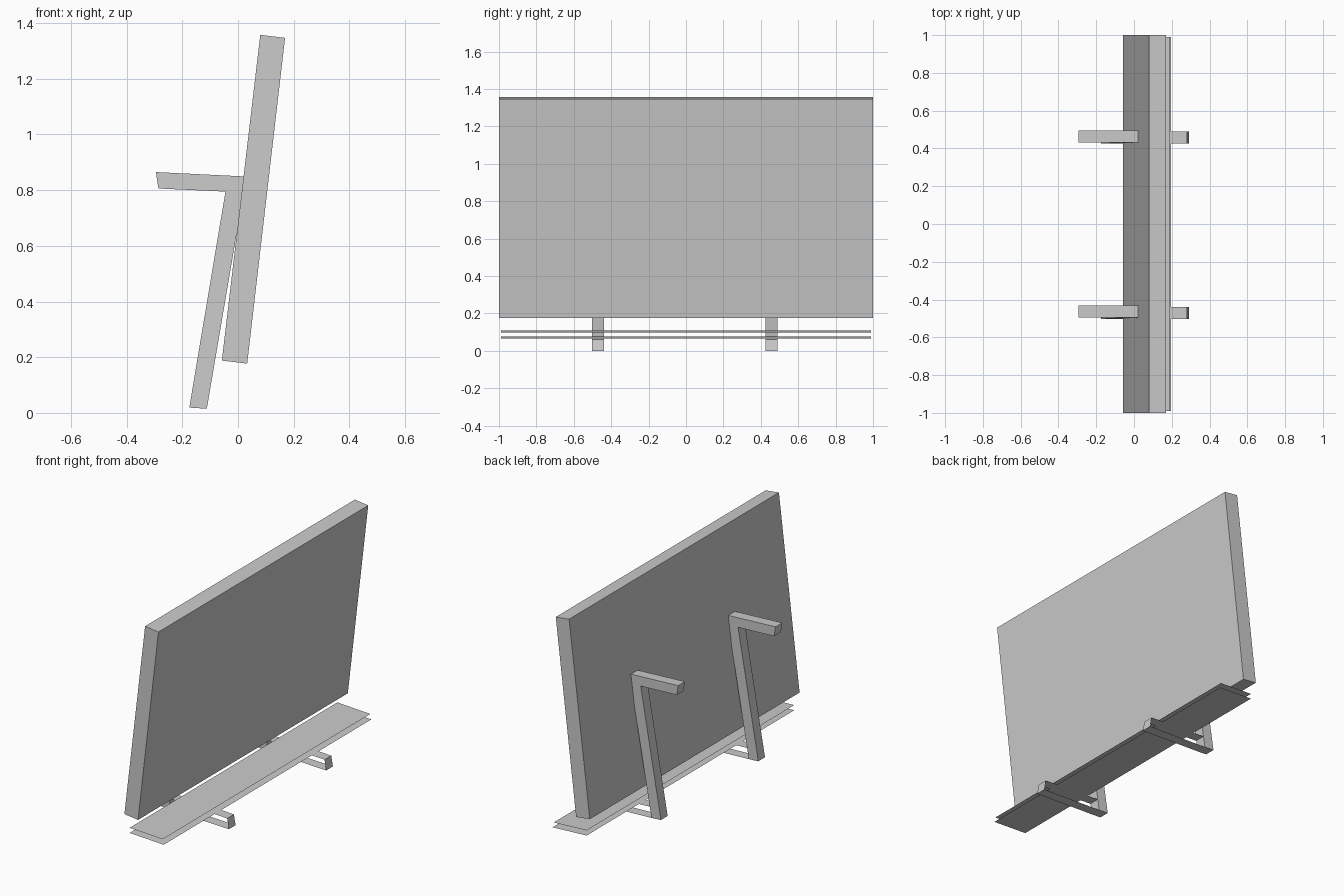
import bpy
import bmesh

cube = bpy.data.objects.get("Cube")
if cube:
    bpy.data.objects.remove(cube, do_unlink=True)

GREY = (0.6, 0.6, 0.6, 1.0)
grey = bpy.data.materials.new("plain grey")
grey.use_nodes = True
grey.diffuse_color = GREY
grey.node_tree.nodes["Principled BSDF"].inputs["Base Color"].default_value = GREY


def extrude_profile(name, profile, y0, y1, closed=True, lean=0.0):
    """Sweep an (x, z) profile along y; open profiles become thin sheets.
    lean shifts the lower part sideways."""
    bm = bmesh.new()
    ends = []
    for y in (y0, y1):
        ends.append([bm.verts.new((x, y + (lean if z < 0.5 else 0), z)) for x, z in profile])
    a, b = ends
    n = len(profile)
    for i in range(n if closed else n - 1):
        j = (i + 1) % n
        bm.faces.new((a[i], a[j], b[j], b[i]))
    if closed:
        bm.faces.new(a[::-1])
        bm.faces.new(b)
    bmesh.ops.recalc_face_normals(bm, faces=bm.faces)
    mesh = bpy.data.meshes.new(name)
    bm.to_mesh(mesh)
    bm.free()
    mesh.materials.append(grey)
    obj = bpy.data.objects.new(name, mesh)
    bpy.context.collection.objects.link(obj)
    return obj


# Leaning board
board = [(-0.058, 0.188), (0.033, 0.177), (0.169, 1.347), (0.08, 1.358)]
extrude_profile("board", board, -1, 1)

# Two thin tilted ledge sheets
extrude_profile("upper_ledge", [(-0.03, 0.109), (0.19, 0.098)], -0.99, 0.99, closed=False)
extrude_profile("lower_ledge", [(-0.03, 0.078), (0.197, 0.067)], -0.99, 0.99, closed=False)

# Rear leg with its back arm, and the open-sided foot strip in front of it
leg = [(-0.295, 0.865), (0.03, 0.849), (-0.112, 0.015),
       (-0.175, 0.019), (-0.045, 0.795), (-0.286, 0.806)]
foot = [(-0.102, 0.08), (0.28, 0.062), (0.291, 0.0), (-0.112, 0.015)]
for side, centre in (("left", -0.464), ("right", 0.464)):
    y0, y1 = centre - 0.032, centre + 0.032
    extrude_profile(side + "_leg_and_arm", leg, y0, y1, lean=-0.007)
    extrude_profile(side + "_foot", foot, y0, y1, closed=False, lean=-0.007)
